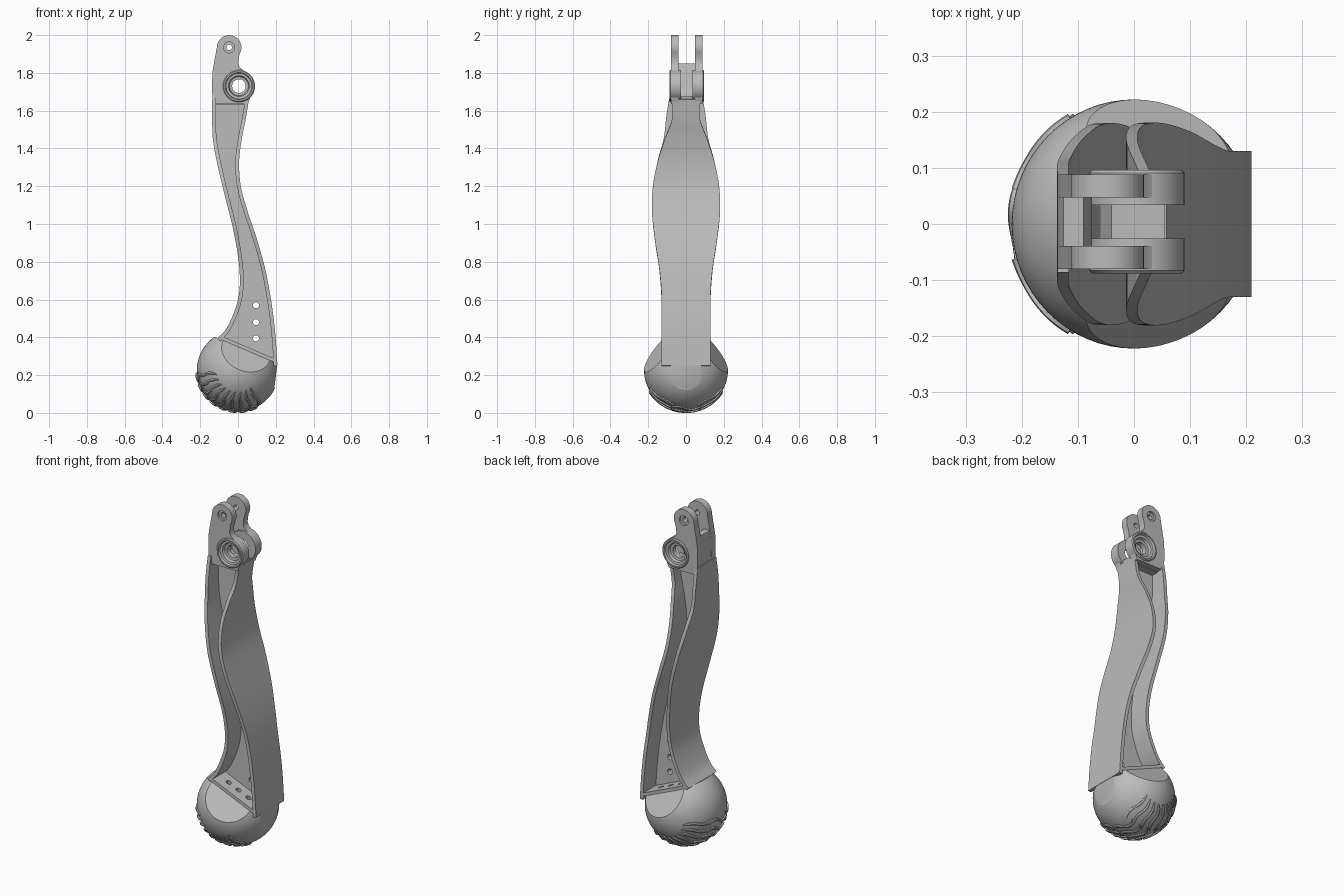
import bpy, bmesh
from math import sin, cos, pi, radians
from mathutils import Vector, Matrix

cube = bpy.data.objects.get("Cube")
if cube:
    bpy.data.objects.remove(cube)

grey = bpy.data.materials.new("light grey")
grey.use_nodes = True
grey.diffuse_color = (0.5, 0.5, 0.5, 1)
grey.node_tree.nodes["Principled BSDF"].inputs["Base Color"].default_value = grey.diffuse_color


def finish(name, bm, angle=32):
    bmesh.ops.recalc_face_normals(bm, faces=bm.faces[:])
    me = bpy.data.meshes.new(name)
    bm.to_mesh(me)
    bm.free()
    me.materials.append(grey)
    ob = bpy.data.objects.new(name, me)
    bpy.context.collection.objects.link(ob)
    bpy.ops.object.select_all(action='DESELECT')
    ob.select_set(True)
    bpy.context.view_layer.objects.active = ob
    bpy.ops.object.shade_smooth_by_angle(angle=radians(angle))
    return ob


def loft(name, rings, closed=False):
    bm = bmesh.new()
    vs = [[bm.verts.new(p) for p in r] for r in rings]
    n = len(vs[0])
    for i in range(len(vs) if closed else len(vs) - 1):
        a, b = vs[i], vs[(i + 1) % len(vs)]
        for j in range(n):
            bm.faces.new((a[j], a[(j + 1) % n], b[(j + 1) % n], b[j]))
    if not closed:
        bm.faces.new(vs[0])
        bm.faces.new(vs[-1][::-1])
    return finish(name, bm)


def prism(name, outline, y0, y1):
    return loft(name, [[(x, y, z) for x, z in outline] for y in (y0, y1)])


def lathe(name, profile, cx, cz, n=48):
    # profile of (radius, y) turned about an axis along y
    return loft(name, [[(cx + r * cos(2 * pi * i / n), y, cz + r * sin(2 * pi * i / n))
                        for r, y in profile] for i in range(n)], True)


def drill(ob, holes, axis=(0, 1, 0)):
    # holes of (centre, radius, length)
    bm = bmesh.new()
    rot = Vector((0, 0, 1)).rotation_difference(Vector(axis)).to_matrix().to_4x4()
    for c, r, d in holes:
        bmesh.ops.create_cone(bm, cap_ends=True, segments=24, radius1=r, radius2=r, depth=d,
                              matrix=Matrix.Translation(c) @ rot)
    cutter = finish("hole_cutter", bm)
    mod = ob.modifiers.new("holes", 'BOOLEAN')
    mod.operation, mod.object, mod.solver = 'DIFFERENCE', cutter, 'EXACT'
    bpy.ops.object.select_all(action='DESELECT')
    bpy.context.view_layer.objects.active = ob
    ob.select_set(True)
    bpy.ops.object.modifier_apply(modifier=mod.name)
    bpy.data.objects.remove(cutter)
    bpy.ops.object.shade_smooth_by_angle(angle=radians(32))


def spline(points, steps=6):
    ps = [Vector(p) for p in points]
    ps = [2 * ps[0] - ps[1]] + ps + [2 * ps[-1] - ps[-2]]
    out = []
    for a, b, c, d in zip(ps, ps[1:], ps[2:], ps[3:]):
        for k in range(steps):
            t = k / steps
            out.append(0.5 * (2 * b + (c - a) * t + (2 * a - 5 * b + 4 * c - d) * t * t
                              + (3 * b - a - 3 * c + d) * t ** 3))
    return out + [ps[-2]]


# Flanges: control points of x, half width, z along the outer face
rear_path = spline([(-0.136, 0.086, 1.68), (-0.137, 0.103, 1.58), (-0.133, 0.118, 1.45),
                    (-0.112, 0.15, 1.33), (-0.075, 0.178, 1.17), (-0.032, 0.175, 1.0),
                    (0, 0.15, 0.83), (0.01, 0.136, 0.7), (0, 0.13, 0.6),
                    (-0.03, 0.13, 0.51), (-0.066, 0.13, 0.44), (-0.108, 0.13, 0.395)])
front_path = spline([(0.058, 0.073, 1.66), (0.04, 0.075, 1.55), (0.02, 0.112, 1.45),
                     (0.006, 0.15, 1.33), (0.015, 0.175, 1.2), (0.05, 0.18, 1.07),
                     (0.1, 0.165, 0.92), (0.142, 0.142, 0.77), (0.166, 0.131, 0.65),
                     (0.185, 0.13, 0.53), (0.199, 0.13, 0.4), (0.209, 0.13, 0.25)])


def flange(name, path, side, thick=0.02):
    rings, inner = [], []
    for i, p in enumerate(path):
        t = path[min(i + 1, len(path) - 1)] - path[max(i - 1, 0)]
        q = p + Vector((-t.z, 0, t.x)).normalized() * thick * side
        rings.append([(p.x, -p.y, p.z), (p.x, p.y, p.z), (q.x, p.y, q.z), (q.x, -p.y, q.z)])
        inner.append((p + q) / 2)
    loft(name, rings)
    return inner


rear_in = flange("rear_flange", rear_path, 1)
front_in = flange("front_flange", front_path, -1)

# Central web with lightening holes
web = loft("web", [[(a.x, -0.013, a.z), (a.x, 0.013, a.z), (b.x, 0.013, b.z), (b.x, -0.013, b.z)]
                   for a, b in zip(rear_in, front_in)])
drill(web, [((0.095, 0, z), 0.016, 0.2) for z in (0.57, 0.48, 0.395)])

# Tilted mounting plate
N = Vector((0.394, 0, 0.919))
U = Vector((0.919, 0, -0.394))
Y = Vector((0, 1, 0))
C = Vector((0, 0, 0.225))
top = C + N * 0.115
corners = [top - U * 0.167, top + U * 0.168, top + U * 0.168 + N * 0.018, top - U * 0.155 + N * 0.018]
plate = prism("mounting_plate", [(p.x, p.z) for p in corners], -0.13, 0.13)
drill(plate, [(top + U * u + Y * y, 0.015, 0.1) for u in (-0.07, 0, 0.07) for y in (-0.068, 0.068)], N)

# Ball foot, cut flat on top, on both shoulders and on the front
R = Vector((0.218, 0.222, 0.217))
bm = bmesh.new()
bmesh.ops.create_uvsphere(bm, u_segments=64, v_segments=40, radius=1,
                          matrix=Matrix.Translation(C) @ Matrix.Diagonal((*R, 1)))
cuts = [(top, N), (Vector((0.204, 0, 0.225)), Vector((0.99, 0, -0.12)))]
cuts += [(top + Y * 0.13 * s, N * 0.088 + Y * 0.105 * s) for s in (1, -1)]
for co, no in cuts:
    geom = bm.verts[:] + bm.edges[:] + bm.faces[:]
    cut = bmesh.ops.bisect_plane(bm, geom=geom, plane_co=co, plane_no=no, clear_outer=True)
    edges = [e for e in cut["geom_cut"] if isinstance(e, bmesh.types.BMEdge)]
    bmesh.ops.holes_fill(bm, edges=edges, sides=0)
finish("ball_foot", bm, 20)


# Raised treads wrapped round the underside
def tread(name, a0, b0, b1, lean, wave):
    rings = []
    for i in range(13):
        t = i / 12
        b = radians(b0 + (b1 - b0) * t)
        w = 0.008 * min(1, 0.35 + 4 * min(t, 1 - t))

        def point(off, lift):
            a = radians(a0 + lean * t + wave * sin(t * 2 * pi)) + off / (R.x * max(cos(b), 0.3))
            d = cos(b) * (sin(a) * U - cos(a) * N) + sin(b) * Y
            return C + Vector((d.x * R.x, d.y * R.y, d.z * R.z)) * lift
        rings.append([point(-w, 0.97), point(-w, 1.03), point(0, 1.042), point(w, 1.03), point(w, 0.97)])
    loft(name, rings)


for k in range(9):
    a = -64 + 14.5 * k
    for s, side in ((1, "back"), (-1, "front")):
        tread(f"{side}_tread_{k + 1}", a, s * 16, s * 58, 8, 3)
    if k < 8:
        tread(f"centre_tread_{k + 1}", a + 7, -20, 20, 0, 5)

# Clevis: two cheeks with a pin eye above and a bearing boss below
YC = 0.004
BX, BZ = 0.005, 1.73
EX, EZ = -0.047, 1.935
outline = [(-0.13, 1.635), (-0.137, 1.7), (-0.136, 1.8), (-0.124, 1.87)]
outline += [(EX + 0.065 * cos(radians(d)), EZ + 0.065 * sin(radians(d))) for d in range(180, -31, -10)]
outline += [(0.003, 1.875), (0.001, 1.85), (0.008, 1.83), (0.03, 1.812), (0.06, 1.79),
            (0.075, 1.73), (0.062, 1.66), (0.05, 1.635)]
boss = [(0.085, 0.03), (0.085, 0.087), (0.08, 0.092), (0.072, 0.092), (0.068, 0.08), (0.055, 0.078),
        (0.05, 0.062), (0.036, 0.06), (0.036, 0.03)]
for s, side in ((1, "back"), (-1, "front")):
    cheek = prism(f"{side}_cheek", outline, YC + s * 0.043, YC + s * 0.084)
    drill(cheek, [((BX, YC, BZ), 0.08, 0.4), ((EX, YC, EZ), 0.015, 0.4)])
    drill(cheek, [((EX, YC + s * 0.084, EZ), 0.029, 0.024)])
    lathe(f"{side}_bearing_boss", [(r, YC + s * y) for r, y in boss], BX, BZ)

# Solid saddle joining the cheeks
saddle = [(-0.134, 1.63), (-0.136, 1.8), (-0.126, 1.85), (-0.09, 1.85), (-0.076, 1.8),
          (-0.074, 1.73), (-0.06, 1.69), (-0.04, 1.675), (0.055, 1.675), (0.05, 1.63)]
prism("clevis_saddle", saddle, YC - 0.05, YC + 0.05)
